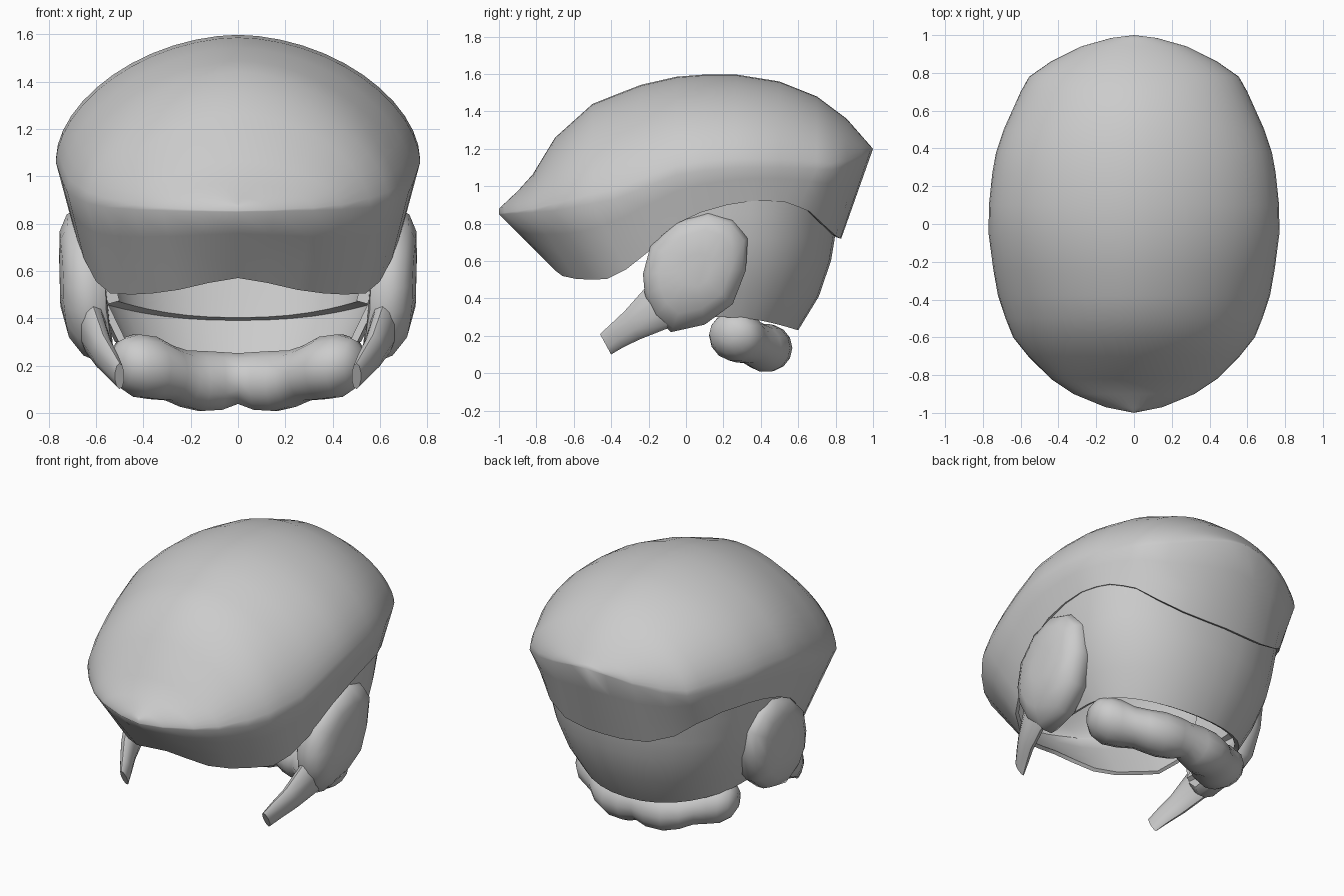
import bpy, bmesh, math
from mathutils import Vector

cube = bpy.data.objects.get("Cube")
if cube:
    bpy.data.objects.remove(cube)

grey = bpy.data.materials.new("matte grey")
grey.use_nodes = True
grey.diffuse_color = (0.6, 0.6, 0.6, 1)
grey.node_tree.nodes["Principled BSDF"].inputs["Base Color"].default_value = (0.6, 0.6, 0.6, 1)


def finish(name, bm, angle=40, depth=0):
    """Turn a bmesh into a shaded object, thickened inward if asked."""
    bmesh.ops.remove_doubles(bm, verts=bm.verts, dist=0.0005)
    bmesh.ops.recalc_face_normals(bm, faces=bm.faces)
    mesh = bpy.data.meshes.new(name)
    bm.to_mesh(mesh)
    bm.free()
    obj = bpy.data.objects.new(name, mesh)
    mesh.materials.append(grey)
    bpy.context.collection.objects.link(obj)
    bpy.ops.object.select_all(action='DESELECT')
    obj.select_set(True)
    bpy.context.view_layer.objects.active = obj
    if depth:
        mod = obj.modifiers.new("thickness", 'SOLIDIFY')
        mod.thickness = depth
        mod.offset = -1
        bpy.ops.object.modifier_apply(modifier=mod.name)
    bpy.ops.object.shade_smooth_by_angle(angle=math.radians(angle))


def loft(bm, rows, closed=False, caps=False):
    """Skin a list of equally long point rows."""
    grid = [[bm.verts.new(p) for p in row] for row in rows]
    n = len(rows[0])
    for a, b in zip(grid, grid[1:]):
        for i in range(n if closed else n - 1):
            j = (i + 1) % n
            bm.faces.new((a[i], a[j], b[j], b[i]))
    if caps:
        bm.faces.new(grid[0])
        bm.faces.new(grid[-1])
    return bm


def lerp(table, t):
    """Linear lookup in a sorted list of pairs."""
    for (a, u), (b, v) in zip(table, table[1:]):
        if t <= b:
            return u + (v - u) * (t - a) / (b - a)
    return table[-1][1]


def flip(p):
    return Vector((-p.x, p.y, p.z))


# Helmet shell, upper part: arched cross-sections along y
half_width = [(-1, 0), (-.97, .15), (-.9, .32), (-.82, .44), (-.7, .56), (-.6, .64), (-.5, .68),
              (-.38, .72), (-.24, .745), (-.05, .77), (.1, .768), (.27, .75), (.38, .73), (.5, .69),
              (.6, .645), (.7, .6), (.78, .555), (.86, .44), (.94, .28), (.985, .12), (1, 0)]
crest = [(-1, .88), (-.84, 1.03), (-.7, 1.26), (-.5, 1.44), (-.25, 1.54), (0, 1.597), (.27, 1.597),
         (.5, 1.56), (.7, 1.48), (.86, 1.36), (1, 1.2)]
rim_z = [(-1, .85), (-.72, .865), (-.38, .93), (-.05, 1.06), (.2, 1.1), (.5, 1.1), (.78, 1.09),
         (.86, 1.11), (.94, 1.15), (1, 1.2)]

sections = []
for y, w in half_width:
    z0, z1 = lerp(rim_z, y), lerp(crest, y)
    row = []
    for k in range(25):
        a = math.pi * k / 24
        c, s = math.cos(a), max(0, math.sin(a))
        row.append((w * math.copysign(abs(c) ** 1.08, c), y, z0 + (z1 - z0) * s ** 1.15))
    sections.append(row)
shell = loft(bmesh.new(), sections)

# Helmet shell, lower part: visor and skirt down to a wavy edge
lower = [(0, -.72, .57), (.12, -.7, .55), (.25, -.66, .52), (.36, -.59, .505), (.45, -.5, .5),
         (.54, -.42, .505), (.6, -.32, .555), (.65, -.2, .65), (.68, -.13, .735), (.7, -.05, .8),
         (.71, .08, .86), (.705, .22, .9), (.69, .35, .92), (.665, .45, .92), (.63, .53, .915),
         (.59, .6, .89), (.54, .66, .865), (.44, .74, .79), (.29, .8, .735), (.12, .825, .72), (0, .83, .72)]
rim = [Vector((w, y, lerp(rim_z, y))) for y, w in half_width]
bands = []
for t in (0, .33, .67, 1):
    half = [a.lerp(Vector(b), t) for a, b in zip(rim, lower)]
    bands.append(half + [flip(p) for p in half[-2:0:-1]])
loft(shell, bands, closed=True)
finish("helmet_shell", shell, 60, .022)


# Neck guard and its padding: horseshoe bands open at the front
def horseshoe(levels, inset, front):
    rows = []
    for z, w, back, rise in levels:
        w, back = w - inset, back - inset
        mid = .2
        power = lerp([(.2, .98), (1, .86)], z)
        half = [Vector((w * .97, front, z + rise)), Vector((w, .05, z + rise))]
        for k in range(9):
            a = math.pi / 2 * k / 8
            c, s = max(0, math.cos(a)), math.sin(a)
            half.append(Vector((w * c ** power, mid + (back - mid) * s ** power, z + rise * c ** 2.2)))
        rows.append(half + [flip(p) for p in half[-2::-1]])
    return loft(bmesh.new(), rows)


guard = [(1, .7, .85, 0), (.85, .69, .815, 0), (.72, .675, .795, 0), (.6, .65, .775, 0),
         (.41, .59, .71, .03), (.23, .52, .6, .07)]
finish("neck_guard", horseshoe(guard, 0, -.1), 40, .03)
padding = [(1, .7, .83, 0), (.7, .67, .78, 0), (.39, .6, .7, .07)]
finish("inner_padding", horseshoe(padding, .035, -.13), 40, .05)

# Nape cushion: one lumpy roll around the back (x, y, z, depth radius, height radius)
roll = [(0, .45, .145, .105, .11), (.07, .445, .135, .125, .125), (.16, .425, .135, .14, .13),
        (.23, .39, .145, .14, .122), (.29, .345, .168, .135, .118), (.36, .295, .19, .15, .135),
        (.43, .26, .2, .15, .135), (.49, .235, .21, .12, .105), (.525, .22, .215, .05, .05)]
roll = [(-x, y, z, d, h) for x, y, z, d, h in roll[:0:-1]] + roll
rows = []
for i, (x, y, z, d, h) in enumerate(roll):
    before, after = roll[max(0, i - 1)], roll[min(len(roll) - 1, i + 1)]
    normal = Vector((before[1] - after[1], after[0] - before[0], 0)).normalized()
    rows.append([Vector((x, y, z)) + normal * d * math.cos(math.tau * k / 14)
                 + Vector((0, 0, h * math.sin(math.tau * k / 14))) for k in range(14)])
finish("nape_cushion", loft(bmesh.new(), rows, closed=True, caps=True), 70)

# Ear cups: lens-shaped plates that lean inward near the bottom
outline = [(.12, .86), (.25, .82), (.33, .72), (.32, .55), (.25, .37), (.1, .26), (-.08, .22), (-.17, .3),
           (-.22, .42), (-.23, .53), (-.19, .68), (-.05, .81)]
cy, cz = .05, .55


def ear_ring(side, scale, x):
    row = []
    for y, z in outline:
        y, z = cy + (y - cy) * scale, cz + (z - cz) * scale
        lean = .7 * max(0, .5 - z) ** 2 - .1 * max(0, z - .6)
        row.append((side * (x - lean), y, z))
    return row


# Jaw prongs: flattened tapering bars (centre, half breadth, half thickness)
prong = [((.62, -.02, .44), .17, .06), ((.61, -.17, .34), .12, .055), ((.57, -.29, .255), .085, .045),
         ((.53, -.37, .2), .07, .035), ((.5, -.43, .155), .062, .02)]

for side, word in ((1, "left"), (-1, "right")):
    rings = [ear_ring(side, s, x) for s, x in ((.9, .56), (1, .61), (1, .655), (.93, .7), (.7, .737), (.3, .752))]
    finish(word + "_ear_cup", loft(bmesh.new(), rings, closed=True, caps=True), 55)
    rows = []
    for c, b, t in prong:
        row = []
        for k in range(10):
            a = math.tau * k / 10
            u, v = b * math.cos(a), t * math.sin(a)
            row.append((side * (c[0] + v), c[1] + .48 * u, c[2] - .88 * u))
        rows.append(row)
    finish(word + "_jaw_prong", loft(bmesh.new(), rows, closed=True, caps=True), 50)
